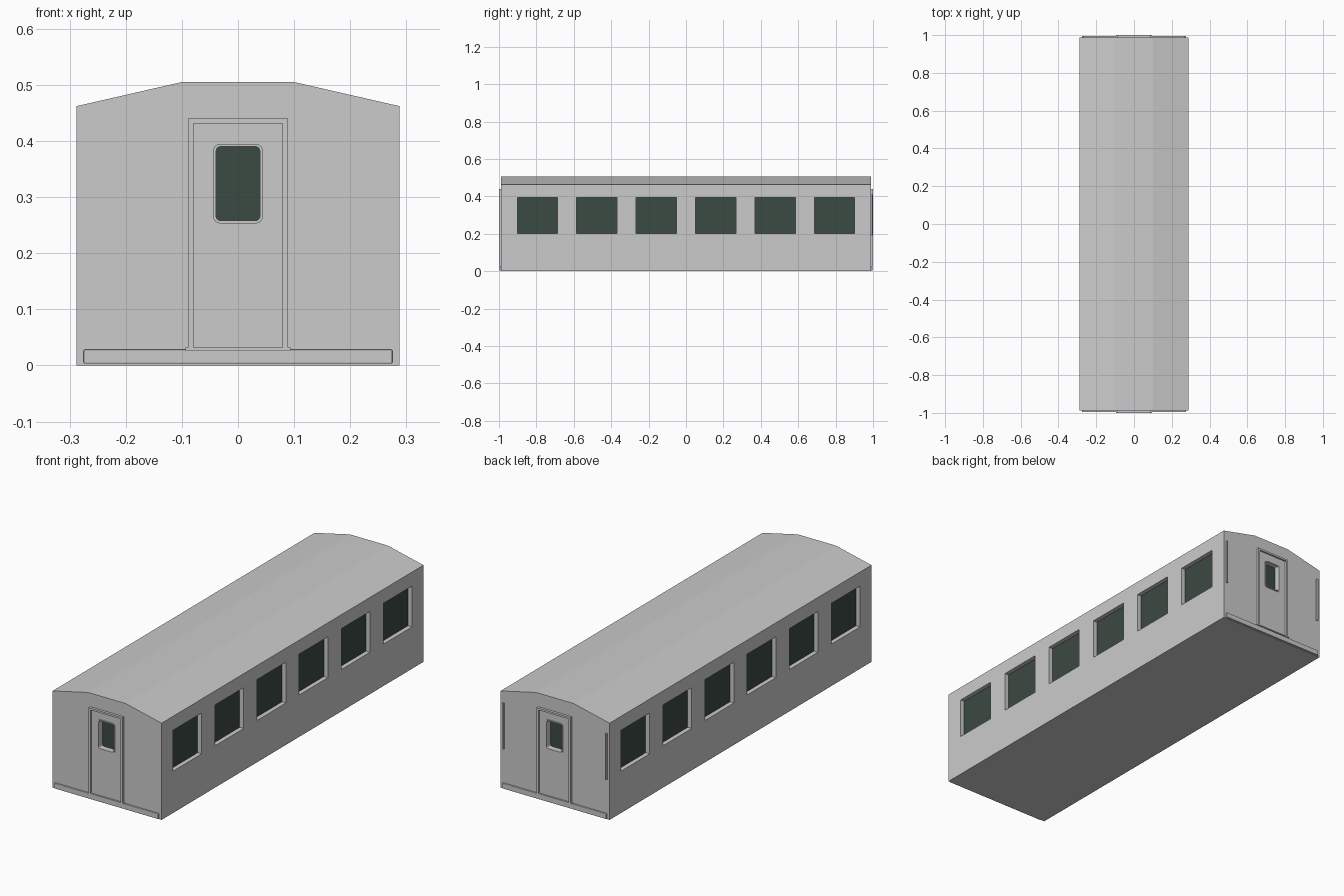
import bpy
import bmesh
from mathutils import Vector

old = bpy.data.objects.get("Cube")
if old:
    bpy.data.objects.remove(old, do_unlink=True)


def material(name, colour):
    mat = bpy.data.materials.new(name)
    mat.use_nodes = True
    mat.diffuse_color = (*colour, 1)
    mat.node_tree.nodes["Principled BSDF"].inputs["Base Color"].default_value = (*colour, 1)
    return mat


GREY = material("light grey paint", (0.6, 0.6, 0.6))
GLASS = material("dark green glass", (0.044, 0.067, 0.055))

W, END = 0.288, 0.988      # half width and half length of the shell
DEPTH = 0.024              # window recess


def finish(name, bm, mat):
    bmesh.ops.recalc_face_normals(bm, faces=bm.faces[:])
    mesh = bpy.data.meshes.new(name)
    bm.to_mesh(mesh)
    bm.free()
    mesh.materials.append(mat)
    obj = bpy.data.objects.new(name, mesh)
    bpy.context.collection.objects.link(obj)
    return obj


def box(name, lo, hi, mat=GREY, corner=0.0, edge=0.0):
    """Box from two corners; 'corner' rounds edges along y, 'edge' softens all."""
    lo, hi = [Vector(map(f, zip(lo, hi))) for f in (min, max)]
    bm = bmesh.new()
    bmesh.ops.create_cube(bm, size=1)
    for v in bm.verts:
        v.co = (lo + hi) / 2 + v.co * (hi - lo)
    if corner:
        along = [e for e in bm.edges
                 if abs(e.verts[0].co.y - e.verts[1].co.y) > (hi.y - lo.y) / 2]
        bmesh.ops.bevel(bm, geom=along, offset=corner, segments=4, profile=0.5, affect='EDGES')
    if edge:
        bmesh.ops.bevel(bm, geom=bm.edges[:], offset=edge, segments=2, profile=0.5, affect='EDGES')
    return finish(name, bm, mat)


def cut(obj, cutter):
    mod = obj.modifiers.new("opening", 'BOOLEAN')
    mod.operation = 'DIFFERENCE'
    mod.solver = 'EXACT'
    mod.object = cutter
    bpy.context.view_layer.update()
    with bpy.context.temp_override(object=obj, active_object=obj, selected_objects=[obj]):
        bpy.ops.object.modifier_apply(modifier=mod.name)


# Carriage shell: end profile extruded along the length
bm = bmesh.new()
half = [(W, 0), (W, 0.462), (0.1, 0.505)]
outline = half + [(-x, z) for x, z in reversed(half)]
face = bm.faces.new([bm.verts.new((x, -END, z)) for x, z in outline])
new = bmesh.ops.extrude_face_region(bm, geom=[face])["geom"]
bmesh.ops.translate(bm, vec=(0, 2 * END, 0),
                    verts=[g for g in new if isinstance(g, bmesh.types.BMVert)])
shell = finish("carriage_shell", bm, GREY)

# Side windows: recessed openings with a pane at the back of each
for side, label in ((1, "left"), (-1, "right")):
    for i in range(6):
        y = (i - 2.5) * 0.3175
        lo, hi = (y - 0.108, 0.2), (y + 0.108, 0.395)
        cutter = box("cutter", (side * (W - DEPTH), *lo), (side * (W + 0.05), *hi))
        cut(shell, cutter)
        bpy.data.objects.remove(cutter, do_unlink=True)
        box(f"{label}_window_{i + 1}", (side * (W - DEPTH - 0.003), *lo),
            (side * (W - DEPTH + 0.003), *hi), GLASS)

# End walls: door, frame, door window, step and bumper on both ends
for s, label in ((-1, "front"), (1, "back")):
    def part(name, x, y, z, **kw):
        return box(f"{label}_{name}", (x[0], s * y[0], z[0]), (x[1], s * y[1], z[1]), **kw)

    door = part("door", (-0.079, 0.079), (END - 0.004, END + 0.004), (0.031, 0.431))
    rim = part("door_window_rim", (-0.044, 0.044), (END - 0.004, END + 0.008),
               (0.253, 0.395), corner=0.012)
    cutter = part("cutter", (-0.039, 0.039), (END - DEPTH, END + 0.05),
                  (0.258, 0.39), corner=0.008)
    for target in (shell, door, rim):
        cut(target, cutter)
    bpy.data.objects.remove(cutter, do_unlink=True)
    part("door_glass", (-0.039, 0.039), (END - DEPTH - 0.003, END - DEPTH + 0.003),
         (0.258, 0.39), corner=0.008, mat=GLASS)

    for x, name in ((0.084, "left"), (-0.084, "right")):
        part(f"{name}_door_post", (x - 0.005, x + 0.005), (END - 0.004, 1), (0.03, 0.44))
    part("door_header", (-0.079, 0.079), (END - 0.004, 1), (0.431, 0.44))
    part("door_step", (-0.094, 0.094), (END - 0.004, 1), (0.027, 0.032))
    part("bumper", (-0.275, 0.275), (END - 0.006, END + 0.008), (0.003, 0.028), edge=0.002)

# Upright grab rails on the back wall only
for x, name in ((0.272, "left"), (-0.272, "right")):
    box(f"{name}_grab_rail", (x - 0.004, END - 0.002, 0.19), (x + 0.004, END + 0.008, 0.41), edge=0.0015)
